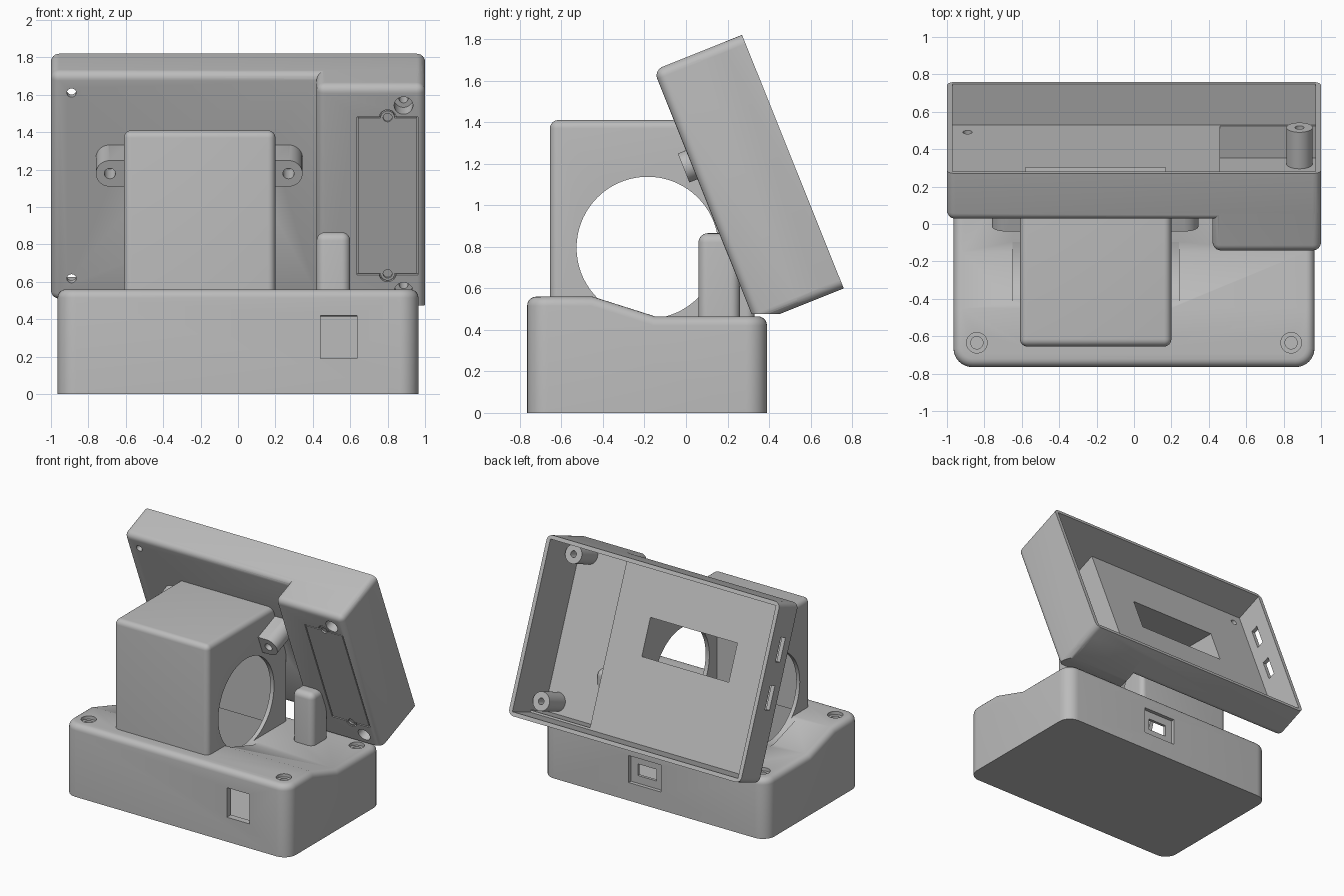
import bpy, bmesh, math
from mathutils import Matrix

cube = bpy.data.objects.get("Cube")
if cube:
    bpy.data.objects.remove(cube, do_unlink=True)

GREY = (0.5, 0.5, 0.5, 1)
mat = bpy.data.materials.new("plain grey")
mat.use_nodes = True
mat.diffuse_color = GREY
mat.node_tree.nodes["Principled BSDF"].inputs["Base Color"].default_value = GREY

# Tilted frame of the tray: origin on its top back edge, y towards the back, z up along it
TILT = Matrix.Translation((0, 0.27, 1.82)) @ Matrix.Rotation(math.radians(21.85), 4, 'X')
PLAIN = Matrix.Identity(4)


def finish(bm, name, frame):
    bmesh.ops.recalc_face_normals(bm, faces=bm.faces)
    mesh = bpy.data.meshes.new(name)
    bm.to_mesh(mesh)
    bm.free()
    mesh.transform(frame)
    mesh.materials.append(mat)
    obj = bpy.data.objects.new(name, mesh)
    bpy.context.collection.objects.link(obj)
    return obj


def round_edges(bm, edges, r, segments=6):
    bmesh.ops.bevel(bm, geom=edges, offset=r, segments=segments, profile=0.5,
                    affect='EDGES', clamp_overlap=True)


def box(x, y, z, r=0, flat=None, frame=PLAIN, name="cutter"):
    """Box from ranges; edges rounded by r except on the face where flat(co) holds."""
    bm = bmesh.new()
    bmesh.ops.create_cube(bm, size=1)
    for v in bm.verts:
        v.co = [rng[1] if c > 0 else rng[0] for c, rng in zip(v.co, (x, y, z))]
    if r:
        round_edges(bm, [e for e in bm.edges
                         if not (flat and all(flat(v.co) for v in e.verts))], r)
    return finish(bm, name, frame)


def cyl(centre, r, length, axis='Y', frame=PLAIN, name="cutter", n=40):
    bm = bmesh.new()
    bmesh.ops.create_cone(bm, cap_ends=True, segments=n, radius1=r, radius2=r, depth=length)
    turn = {'X': Matrix.Rotation(math.pi / 2, 4, 'Y'),
            'Y': Matrix.Rotation(math.pi / 2, 4, 'X'), 'Z': PLAIN}[axis]
    bm.transform(Matrix.Translation(centre) @ turn)
    return finish(bm, name, frame)


def hull_block(profile, x, corner=0, top=0, name="cutter"):
    """Side profile in y,z extruded along x, with rounded uprights and top rim."""
    bm = bmesh.new()
    face = bm.faces.new([bm.verts.new((x[0], y, z)) for y, z in profile])
    ext = bmesh.ops.extrude_face_region(bm, geom=[face])
    for v in ext["geom"]:
        if isinstance(v, bmesh.types.BMVert):
            v.co.x = x[1]
    bmesh.ops.recalc_face_normals(bm, faces=bm.faces)
    if corner:
        round_edges(bm, [e for e in bm.edges
                         if abs((e.verts[0].co - e.verts[1].co).normalized().z) > 0.99], corner, 8)
        bm.normal_update()
        rim = [e for e in bm.edges if len(e.link_faces) == 2
               and max(f.normal.z for f in e.link_faces) > 0.8
               and min(f.normal.z for f in e.link_faces) < 0.3]
        round_edges(bm, rim, top, 5)
    return finish(bm, name, PLAIN)


def combine(obj, tool, op='DIFFERENCE', keep=False):
    mod = obj.modifiers.new("bool", 'BOOLEAN')
    mod.operation, mod.solver, mod.object = op, 'EXACT', tool
    dg = bpy.context.evaluated_depsgraph_get()
    mesh = bpy.data.meshes.new_from_object(obj.evaluated_get(dg))
    obj.modifiers.clear()
    obj.data = mesh
    if not keep:
        bpy.data.objects.remove(tool, do_unlink=True)


def add(obj, tool):
    combine(obj, tool, 'UNION')


# Base with stepped top
base = hull_block([(-0.765, 0), (0.39, 0), (0.39, 0.465), (-0.15, 0.465),
                   (-0.45, 0.56), (-0.765, 0.56)], (-0.965, 0.965), 0.1, 0.045, "base")

# Tower, trimmed where it meets the tray
tower = box((-0.61, 0.2), (-0.655, 0.33), (0.44, 1.41), 0.04, lambda c: c.z < 0.5, name="tower")
combine(tower, box((-2, 2), (-0.26, 2), (-3, 1), frame=TILT))
add(base, tower)

# Support post
add(base, box((0.42, 0.6), (0.06, 0.26), (0.43, 0.865), 0.045, lambda c: c.z < 0.5, name="post"))

# Hollow inside of base and tower, round side openings
combine(base, hull_block([(-0.715, 0.04), (0.34, 0.04), (0.34, 0.415), (-0.16, 0.415),
                          (-0.46, 0.51), (-0.715, 0.51)], (-0.915, 0.915)))
tower_room = box((-0.58, 0.168), (-0.62, 0.303), (0.3, 1.365))
combine(base, tower_room, keep=True)
combine(base, cyl((-0.205, -0.185, 0.795), 0.342, 0.89, 'X', n=72))

# Front opening, back port, corner screw holes
combine(base, box((0.44, 0.635), (-0.9, -0.7), (0.19, 0.42)))
combine(base, box((-0.06, 0.22), (0.362, 0.5), (0.14, 0.35)))
combine(base, box((0, 0.16), (0.3, 0.5), (0.2, 0.29)))
for x in (-0.84, 0.84):
    for y, top in ((-0.635, 0.56), (0.26, 0.465)):
        combine(base, cyl((x, y, top), 0.055, 0.05, 'Z'))
        combine(base, cyl((x, y, top), 0.033, 0.2, 'Z'))

# Tray shell: wide shallow body plus deep section at one side
tray = box((-1, 1), (-0.275, 0), (-1.315, 0), 0.045, lambda c: c.y > -0.01, TILT, "tray")
add(tray, box((0.42, 1), (-0.458, -0.1), (-1.315, 0), 0.045, lambda c: c.y > -0.11, TILT))
combine(tray, box((-0.97, 0.97), (-0.237, 0.2), (-1.285, -0.03), frame=TILT))
combine(tray, box((0.46, 0.97), (-0.42, -0.1), (-1.27, -0.03), frame=TILT))
combine(tray, box((-2, 2), (-1, 1), (-1, 0.475)))

# Window into the tower
combine(tray, tower_room)

# Screw bosses with countersunk holes, and plain holes on the other side
for z in (-0.115, -1.185):
    add(tray, cyl((0.885, -0.32, z), 0.07, 0.22, frame=TILT))
    combine(tray, cyl((0.885, -0.43, z), 0.05, 0.14, frame=TILT))
    combine(tray, cyl((0.885, -0.3, z), 0.024, 0.5, frame=TILT))
    combine(tray, cyl((-0.89, -0.25, z), 0.025, 0.2, frame=TILT))

# Side slots
for z in (-0.34, -0.69):
    combine(tray, box((-1.1, -0.9), (-0.17, -0.11), (z - 0.09, z + 0.09), frame=TILT))


# Battery door set in a shallow pocket with a fine gap
def door_shape(gap, y, name):
    door = box((0.635 + gap, 0.962 - gap), y, (-1.09 + gap, -0.18 - gap), frame=TILT, name=name)
    for z in (-0.185, -1.085):
        add(door, cyl((0.8, sum(y) / 2, z), 0.045 - gap, y[1] - y[0], frame=TILT))
    return door


combine(tray, door_shape(0, (-0.49, -0.438), "cutter"))
battery_door = door_shape(0.007, (-0.457, -0.436), "battery_door")
for z in (-0.185, -1.085):
    combine(battery_door, cyl((0.8, -0.46, z), 0.024, 0.03, frame=TILT))

# Mounting lugs either side of the tower
lugs = []
for name, x, inner in (("right_lug", -0.685, -0.6), ("left_lug", 0.27, 0.19)):
    lug = cyl((x, -0.385, -0.49), 0.075, 0.23, frame=TILT, name=name)
    add(lug, box(sorted((x, inner)), (-0.5, -0.27), (-0.565, -0.415), frame=TILT))
    combine(lug, cyl((x, -0.46, -0.49), 0.03, 0.2, frame=TILT))
    lugs.append(lug)

# Smooth the rounded edges
bpy.ops.object.select_all(action='DESELECT')
for obj in [base, tray, battery_door] + lugs:
    obj.select_set(True)
    bpy.context.view_layer.objects.active = obj
bpy.ops.object.shade_smooth_by_angle(angle=math.radians(30))
